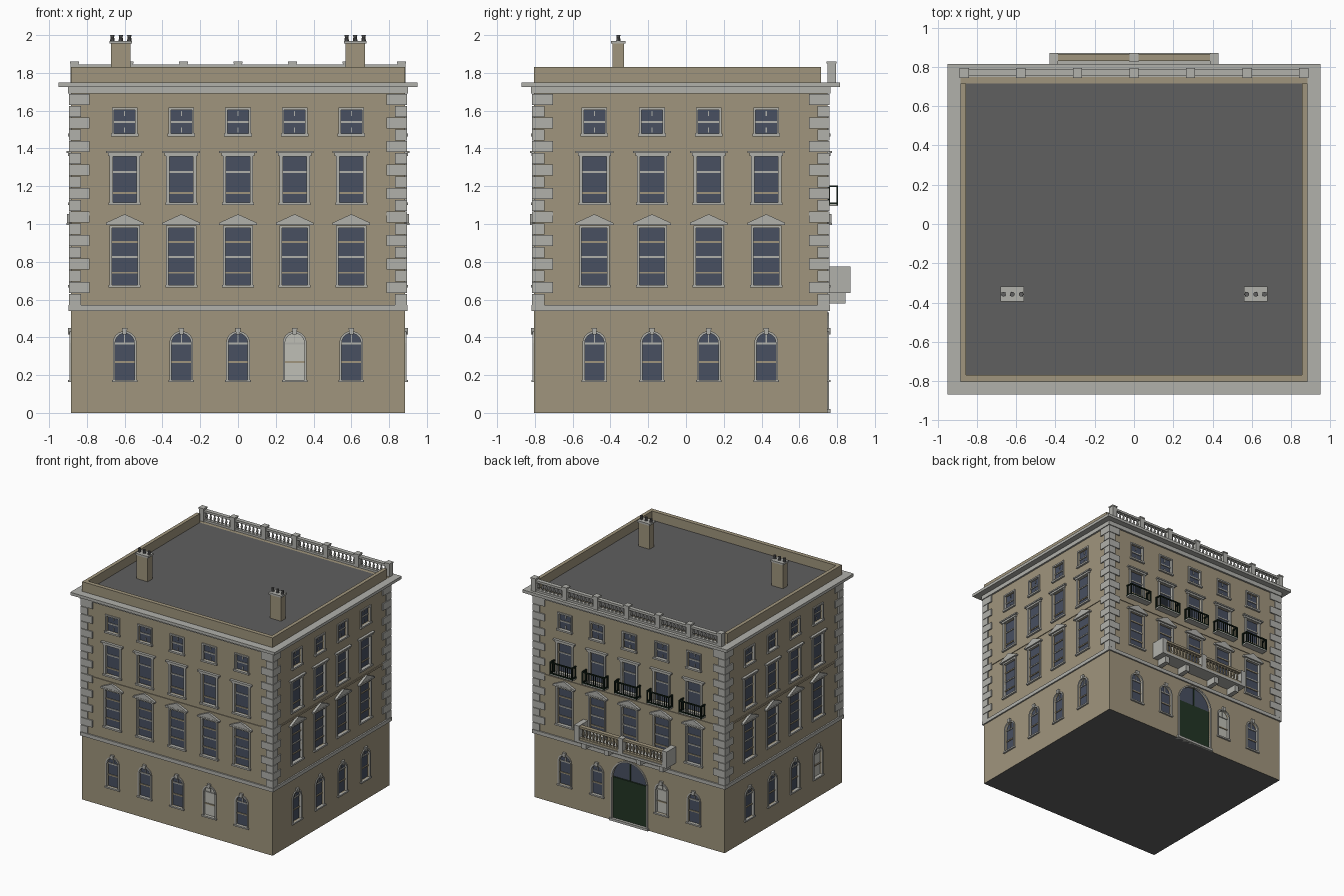
import bpy, bmesh, math
from mathutils import Matrix, Vector

cube = bpy.data.objects.get("Cube")
if cube:
    bpy.data.objects.remove(cube, do_unlink=True)


def material(name, r, g, b):
    m = bpy.data.materials.new(name)
    m.use_nodes = True
    m.diffuse_color = (r, g, b, 1)
    m.node_tree.nodes["Principled BSDF"].inputs["Base Color"].default_value = (r, g, b, 1)
    return m


WALL = material("tan stone", .35, .30, .205)
TRIM = material("pale grey stone", .44, .44, .41)
ROOF = material("dark grey roof", .115, .115, .115)
GLASS = material("blue grey glass", .065, .08, .12)
PALE = material("pale blind", .52, .52, .47)
GREEN = material("dark green door", .016, .035, .018)
IRON = material("black green iron", .006, .014, .008)

parts = {}
ID = Matrix.Identity(4)


def part(name, mat):
    if name not in parts:
        parts[name] = (bmesh.new(), mat)
    return parts[name][0]


def prism(bm, M, pts, y0, y1):
    """Extrude an outline of (u, z) points from depth y0 to y1."""
    a = [bm.verts.new(M @ Vector((u, y0, z))) for u, z in pts]
    b = [bm.verts.new(M @ Vector((u, y1, z))) for u, z in pts]
    faces = [bm.faces.new(a), bm.faces.new(b[::-1])]
    for i in range(len(a)):
        j = (i + 1) % len(a)
        faces.append(bm.faces.new((a[j], a[i], b[i], b[j])))
    bmesh.ops.recalc_face_normals(bm, faces=faces)


def box(bm, M, x0, x1, y0, y1, z0, z1):
    prism(bm, M, [(x0, z0), (x1, z0), (x1, z1), (x0, z1)], y0, y1)


def arch(u, w, z0, spring, n=12):
    """Round-headed outline, from the lower right corner round to the lower left."""
    arc = [(u + w * math.cos(math.pi * i / n), spring + w * math.sin(math.pi * i / n))
           for i in range(n + 1)]
    return [(u + w, z0)] + arc + [(u - w, z0)]


def lathe(bm, x, y, profile, n=8):
    rings = [[bm.verts.new((x + r * math.cos(2 * math.pi * i / n),
                            y + r * math.sin(2 * math.pi * i / n), z)) for i in range(n)]
             for r, z in profile]
    for a, b in zip(rings, rings[1:]):
        for i in range(n):
            bm.faces.new((a[i], a[(i + 1) % n], b[(i + 1) % n], b[i]))
    bm.faces.new(rings[0][::-1])
    bm.faces.new(rings[-1])


def baluster(bm, x, y, z0, z1):
    shape = [(.008, 0), (.005, .15), (.010, .4), (.005, .75), (.008, 1)]
    lathe(bm, x, y, [(r, z0 + t * (z1 - z0)) for r, t in shape])


X, YF, YB = .885, -.805, .75


def ring(bm, out, z0, z1):
    box(bm, ID, -X - out, X + out, YF - out, YB + out, z0, z1)


# Main block, belt courses and cornice
box(part("main_walls", WALL), ID, -X, X, YF, YB, 0, 1.75)
ring(part("belt_course", TRIM), .012, .54, .57)
ring(part("string_course", WALL), .006, 1.045, 1.06)
cornice = part("cornice", TRIM)
ring(cornice, .015, 1.69, 1.725)
ring(cornice, .065, 1.725, 1.749)

# Parapet on three sides and the flat roof
parapet = part("parapet", WALL)
box(parapet, ID, -X, X, YF, YF + .035, 1.74, 1.83)
for s in (-1, 1):
    box(parapet, ID, min(s * X, s * .855), max(s * X, s * .855), YF + .035, .715, 1.74, 1.83)
box(part("flat_roof", ROOF), ID, -.855, .855, YF + .035, .715, 1.74, 1.754)

# Corner quoins, alternately long and short
quoins = part("quoins", TRIM)
count = 18
step = (1.69 - .57) / count
for i in range(count):
    w = .1 if i % 2 else .055
    z = .57 + i * step
    for sx in (-1, 1):
        for sy, y in ((-1, YF), (1, YB)):
            xs = sorted((sx * (X + .01), sx * (X - w)))
            ys = sorted((y + sy * .01, y - sy * w))
            box(quoins, ID, *xs, *ys, z + .002, z + step - .002)

cut = bmesh.new()


def glazing(M, outline, pale=False):
    prism(cut, M, outline, -.03, .02)
    prism(part("pale_panes", PALE) if pale else part("window_glass", GLASS), M, outline, .014, .021)


def square_window(M, u, w, z0, z1, border, bars):
    glazing(M, [(u - w, z0), (u + w, z0), (u + w, z1), (u - w, z1)])
    trim = part("window_surrounds", TRIM)
    b = w + border
    for s in (-1, 1):
        xs = sorted((u + s * w, u + s * b))
        box(trim, M, *xs, -.009, .014, z0, z1)
    box(trim, M, u - b, u + b, -.009, .014, z1, z1 + border)
    box(trim, M, u - b - .005, u + b + .005, -.016, .014, z0 - .014, z0)
    for z, pale in bars:
        name, mat = ("meeting_rails", TRIM) if pale else ("glazing_bars", WALL)
        box(part(name, mat), M, u - w, u + w, .007, .014, z - .005, z + .005)


def arched_window(M, u, pale):
    glazing(M, arch(u, .051, .175, .37), pale)
    trim = part("arched_surrounds", TRIM)
    prism(trim, M, arch(u, .063, .175, .37) + arch(u, .051, .175, .37)[::-1], -.008, .014)
    box(trim, M, u - .068, u + .068, -.014, .014, .163, .175)
    prism(trim, M, [(u - .01, .415), (u + .01, .415), (u + .015, .45), (u - .015, .45)], -.016, 0)
    box(part("meeting_rails", TRIM), M, u - .051, u + .051, .007, .014, .362, .372)
    box(part("meeting_rails", TRIM), M, u - .003, u + .003, .007, .014, .372, .42)
    box(part("glazing_bars", WALL), M, u - .051, u + .051, .007, .014, .265, .275)


def hood(M, u):
    trim = part("window_hoods", TRIM)
    box(trim, M, u - .088, u + .088, -.014, 0, 1.36, 1.375)
    box(trim, M, u - .1, u + .1, -.022, 0, 1.375, 1.386)


def pediment(M, u):
    trim = part("window_pediments", TRIM)
    box(trim, M, u - .1, u + .1, -.022, 0, .994, 1.006)
    prism(trim, M, [(u - .1, 1.006), (u + .1, 1.006), (u, 1.052)], -.02, 0)


def great_door(M):
    outline = arch(0, .16, .02, .36, 20)
    prism(cut, M, outline, -.03, .02)
    prism(part("door_fanlight", GLASS), M, arch(0, .16, .365, .366, 20), .014, .021)
    box(part("door_leaves", GREEN), M, -.16, .16, .008, .021, .02, .362)
    trim = part("door_surround", TRIM)
    prism(trim, M, arch(0, .172, .02, .36, 20) + outline[::-1], -.008, .012)
    box(trim, M, -.18, .18, -.015, .02, 0, .02)
    box(part("door_fanlight_bar", GREEN), M, -.004, .004, .007, .014, .36, .52)


def iron_balcony(M, u):
    iron = part("iron_balconies", IRON)
    for s in (-1, 1):
        for y in (-.056, -.012):
            box(iron, M, u + s * .1 - .005, u + s * .1 + .005, y, y + .01, 1.1, 1.205)
        for z in (1.105, 1.195):
            box(iron, M, u + s * .1 - .005, u + s * .1 + .005, -.056, 0, z, z + .01)
    for z in (1.105, 1.195):
        box(iron, M, u - .1, u + .1, -.056, -.046, z, z + .01)
    for i in range(1, 10):
        x = u - .1 + i * .02
        box(iron, M, x - .002, x + .002, -.053, -.049, 1.11, 1.2)
    box(part("iron_balcony_floors", TRIM), M, u - .105, u + .105, -.056, 0, 1.095, 1.105)


# Four facades: u runs along the wall, local -y points outward
XS = [-.6, -.3, 0, .3, .6]
YS = [-.485, -.18, .12, .425]
SIDES = [("front", 0, (0, YF, 0), XS), ("right", 90, (X, 0, 0), YS),
         ("back", 180, (0, YB, 0), XS), ("left", -90, (-X, 0, 0), [-y for y in YS[::-1]])]
for side, angle, place, columns in SIDES:
    M = Matrix.Translation(place) @ Matrix.Rotation(math.radians(angle), 4, "Z")
    for i, u in enumerate(columns):
        square_window(M, u, .056, 1.478, 1.604, .012, [(1.541, True)])
        for z in (1.485, 1.572):
            box(part("meeting_rails", TRIM), M, u - .003, u + .003, .007, .014, z, z + .025)
        square_window(M, u, .063, 1.115, 1.358, .017, [(1.275, True), (1.165, False)])
        hood(M, u)
        square_window(M, u, .067, .678, .98, .013, [(.905, False), (.825, True), (.742, False)])
        pediment(M, u)
        if side == "back":
            iron_balcony(M, u)
        if side == "back" and u == 0:
            great_door(M)
        else:
            arched_window(M, u, i == 3 and side != "right")

# Stone balcony over the door
stone = part("balcony_stone", TRIM)
box(stone, ID, -.43, .43, YB, .872, .635, .655)
for s in (-1, 1):
    box(stone, ID, s * .408 - .022, s * .408 + .022, YB, .872, .655, .775)
box(stone, ID, -.022, .022, .825, .872, .655, .775)
side_view = Matrix.Rotation(math.pi / 2, 4, "Z")
for x in (-.36, -.15, .15, .36):
    prism(stone, side_view, [(YB, .58), (.845, .58), (.845, .635), (YB, .635)], -x - .02, -x + .02)
rail = part("balcony_balustrade", WALL)
for z in (.655, .752):
    box(rail, ID, -.386, .386, .83, .866, z, z + .018)
for s in (-1, 1):
    for i in range(11):
        baluster(rail, s * (.045 + i * .0315), .848, .673, .752)

# Roof balustrade along the back
balustrade = part("roof_balustrade", TRIM)
posts = [-.865, -.577, -.288, 0, .288, .577, .865]
for x in posts:
    box(balustrade, ID, x - .021, x + .021, .748, .793, 1.745, 1.85)
    box(balustrade, ID, x - .024, x + .024, .745, .796, 1.85, 1.861)
for z in (1.748, 1.826):
    box(balustrade, ID, -.865, .865, .754, .788, z, z + .018)
for a, b in zip(posts, posts[1:]):
    for i in range(1, 8):
        baluster(balustrade, a + (b - a) * i / 8, .771, 1.766, 1.826)

# Chimneys with three pots each
for x in (-.62, .62):
    box(part("chimney_stacks", WALL), ID, x - .052, x + .052, -.388, -.327, 1.74, 1.955)
    box(part("chimney_caps", TRIM), ID, x - .059, x + .059, -.396, -.319, 1.955, 1.97)
    for dx in (-.045, 0, .045):
        lathe(part("chimney_pots", ROOF), x + dx, -.358, [(.013, 1.965), (.009, 1.99), (.012, 2)], 10)

# Turn every part into an object
objects = {}


def make_object(name, bm, mat=None):
    mesh = bpy.data.meshes.new(name)
    bm.to_mesh(mesh)
    bm.free()
    if mat:
        mesh.materials.append(mat)
    ob = bpy.data.objects.new(name, mesh)
    bpy.context.scene.collection.objects.link(ob)
    return ob


for name, (bm, mat) in parts.items():
    objects[name] = make_object(name, bm, mat)

# Cut the window and door recesses into the walls
cutter = make_object("recess_cutter", cut)
cutter.hide_render = True
walls = objects["main_walls"]
walls.data.materials.append(ROOF)
mod = walls.modifiers.new("recesses", "BOOLEAN")
mod.operation, mod.object, mod.solver = "DIFFERENCE", cutter, "EXACT"
bpy.context.view_layer.objects.active = walls
bpy.ops.object.modifier_apply(modifier=mod.name)
bpy.data.objects.remove(cutter, do_unlink=True)

# Dark underside
for f in walls.data.polygons:
    f.material_index = 1 if f.normal.z < -.9 and f.center.z < .01 else 0
